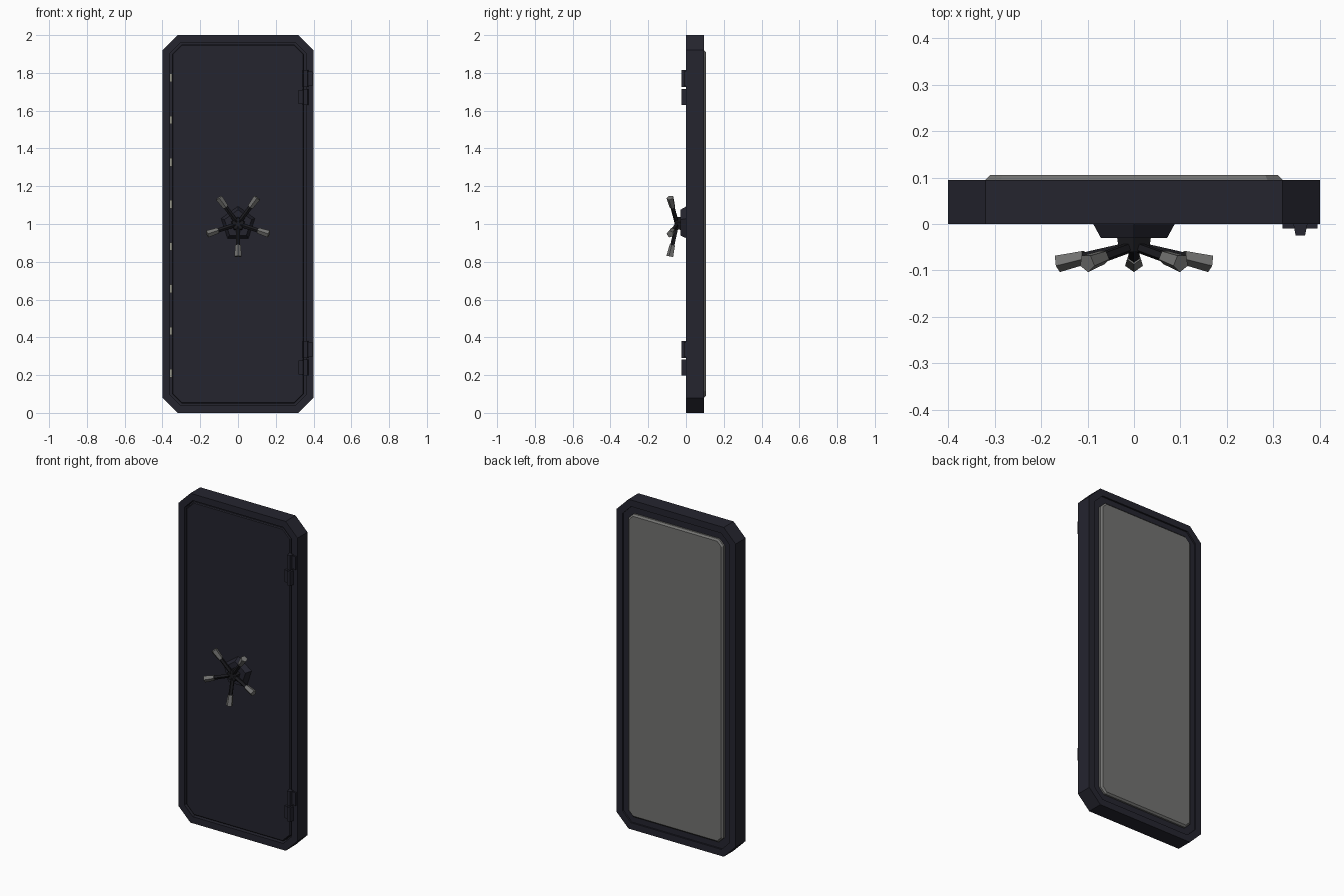
import bpy, bmesh, math
from mathutils import Vector

cube = bpy.data.objects.get("Cube")
if cube:
    bpy.data.objects.remove(cube)


def material(name, r, g, b):
    m = bpy.data.materials.new(name)
    m.use_nodes = True
    m.diffuse_color = (r, g, b, 1)
    m.node_tree.nodes["Principled BSDF"].inputs["Base Color"].default_value = (r, g, b, 1)
    return m


dark = material("dark steel", 0.018, 0.018, 0.028)
black = material("black steel", 0.011, 0.011, 0.014)
grey = material("bare grey metal", 0.17, 0.17, 0.165)
pale = material("pale bolt metal", 0.3, 0.3, 0.25)


def loft(name, loops, mat, closed=False):
    """Skin a series of equal point loops; cap the ends or close the ring."""
    bm = bmesh.new()
    rings = [[bm.verts.new(p) for p in loop] for loop in loops]
    n = len(rings[0])
    pairs = list(zip(rings, rings[1:]))
    if closed:
        pairs.append((rings[-1], rings[0]))
    else:
        bm.faces.new(rings[0])
        bm.faces.new(rings[-1])
    for a, b in pairs:
        for i in range(n):
            j = (i + 1) % n
            bm.faces.new((a[i], a[j], b[j], b[i]))
    bmesh.ops.recalc_face_normals(bm, faces=bm.faces)
    mesh = bpy.data.meshes.new(name)
    bm.to_mesh(mesh)
    bm.free()
    mesh.materials.append(mat)
    obj = bpy.data.objects.new(name, mesh)
    bpy.context.collection.objects.link(obj)
    return obj


def outline(inset, y):
    """Upright rectangle with cut corners, inset evenly from the outer edge."""
    w, h = 0.4 - inset, 1 - inset
    c = 0.08 - inset * (2 - math.sqrt(2))
    quarter = [(w, h - c), (w - c, h)]
    pts = quarter + [(-x, z) for x, z in reversed(quarter)]
    pts += [(-x, -z) for x, z in pts]
    return [(x, y, z + 1) for x, z in pts]


def pentagon(centre, axis, up, r):
    up = (up - axis * up.dot(axis)).normalized()
    side = axis.cross(up)
    turns = [math.tau * i / 5 for i in range(5)]
    return [centre + (up * math.cos(t) + side * math.sin(t)) * r for t in turns]


def rod(name, p0, p1, r0, r1, up, mat):
    axis = (p1 - p0).normalized()
    return loft(name, [pentagon(p0, axis, up, r0), pentagon(p1, axis, up, r1)], mat)


def block(name, x0, x1, y0, y1, z0, z1, mat, taper=0.0):
    """Box whose front side (y0) can be narrower than its back."""
    section = [(x0, y1), (x1, y1), (x1 - taper, y0), (x0 + taper, y0)]
    return loft(name, [[(x, y, z) for x, y in section] for z in (z0, z1)], mat)


# Frame, door slab and rear panel
loft("frame", [outline(d, y) for d, y in
               [(0, 0), (0, 0.095), (0.04, 0.095), (0.04, 0)]], dark, closed=True)
loft("door", [outline(d, y) for d, y in
              [(0.055, 0.003), (0.05, 0.008), (0.05, 0.05), (0.039, 0.05), (0.039, 0.085)]], dark)
loft("rear_panel", [outline(d, y) for d, y in
                    [(0.08, 0.08), (0.08, 0.095), (0.09, 0.105)]], grey)

# Locking bolts bridging the gap on the opening side
for i in range(8):
    z = 0.21 + i * 0.2235
    block(f"locking_bolt_{i + 1}", -0.37, -0.345, 0.018, 0.042, z - 0.022, z + 0.022, pale)

# Hinges, each with a frame leaf above and a door leaf below
for label, z in (("lower", 0.287), ("upper", 1.72)):
    for half, x0, x1, lo, hi in (("frame", 0.345, 0.395, 0.004, 0.094),
                                 ("door", 0.32, 0.37, -0.09, -0.004)):
        block(f"{label}_hinge_{half}_leaf", x0, x1, -0.01, 0.006, z + lo + 0.006, z + hi - 0.006, dark)
        block(f"{label}_hinge_{half}_knuckle", 0.342, 0.374, -0.025, 0.004, z + lo, z + hi, dark, 0.006)

# Hub of the hand wheel
up = Vector((0, 0, 1))
front = Vector((0, -1, 0))


def at(y):
    return Vector((0, y, 1))


rod("hub_base", at(0.005), at(-0.03), 0.095, 0.075, up, dark)
rod("hub_stem", at(-0.03), at(-0.06), 0.038, 0.034, up, black)

# Five spokes leaning forward, with grips
for i in range(5):
    a = math.radians(-90 + 72 * i)
    out = Vector((math.cos(a), 0, math.sin(a)))
    root = at(-0.05) + out * 0.015
    tip = at(-0.084) + out * 0.172
    mid = root.lerp(tip, 0.62)
    rod(f"spoke_{i + 1}", root, mid, 0.012, 0.012, front, black)
    rod(f"grip_{i + 1}", mid, tip, 0.016, 0.02, front, grey)
